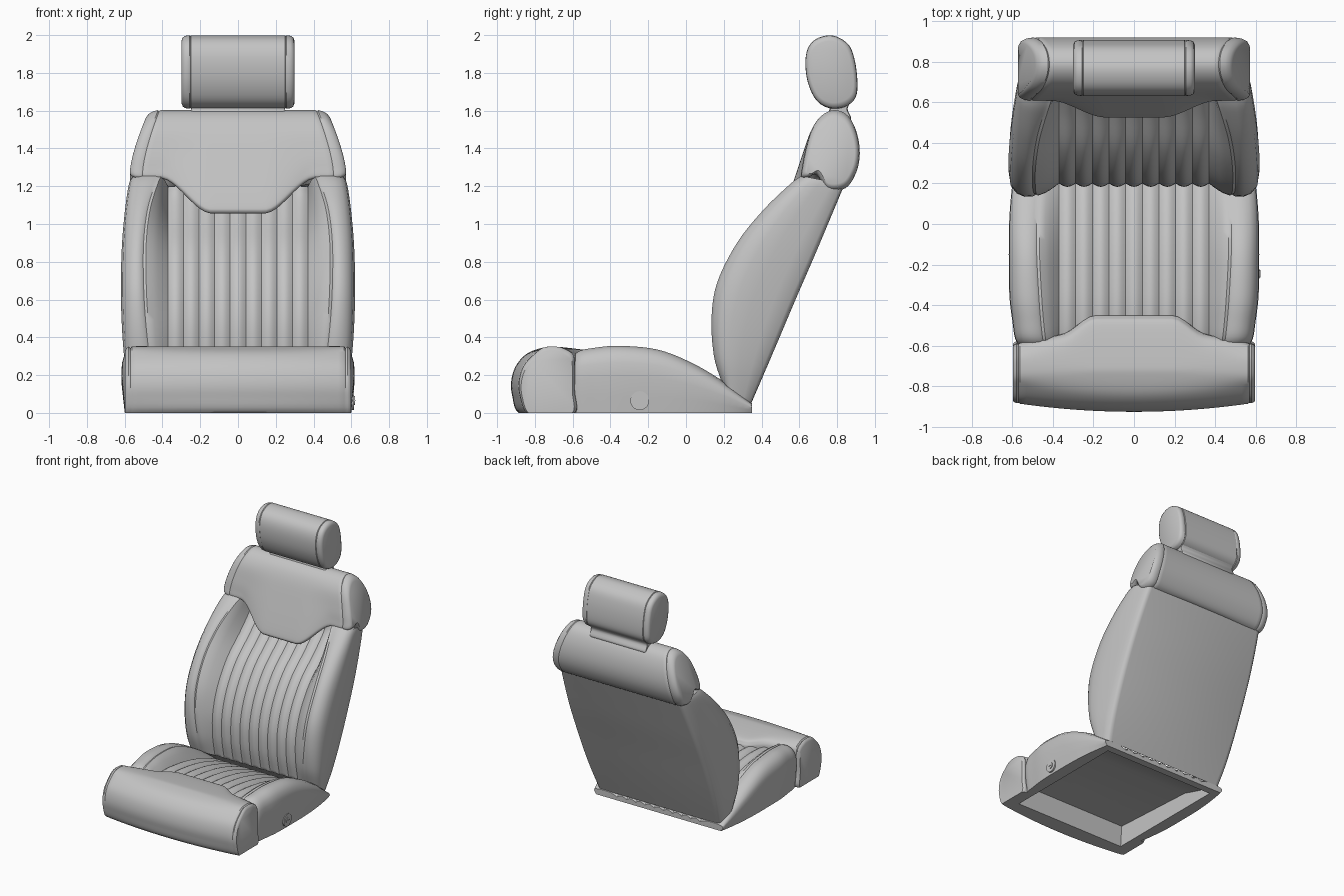
import bpy, bmesh
from math import radians, sin, pi
from mathutils import Vector

cube = bpy.data.objects.get("Cube")
if cube:
    bpy.data.objects.remove(cube, do_unlink=True)

leather = bpy.data.materials.new("grey leather")
leather.use_nodes = True
GREY = (0.55, 0.55, 0.55, 1)
leather.diffuse_color = GREY
leather.node_tree.nodes["Principled BSDF"].inputs["Base Color"].default_value = GREY


def clamp(v):
    return max(0.0, min(1.0, v))


def smooth(v):
    v = clamp(v)
    return v * v * (3 - 2 * v)


def spline(points, steps, closed=False):
    """Catmull-Rom curve through points of any dimension."""
    n = len(points)
    pick = (lambda i: points[i % n]) if closed else (lambda i: points[max(0, min(n - 1, i))])
    out = []
    for i in range(n if closed else n - 1):
        quad = [pick(i + k) for k in (-1, 0, 1, 2)]
        for j in range(steps):
            t = j / steps
            out.append(tuple(
                0.5 * (2 * b + (c - a) * t + (2 * a - 5 * b + 4 * c - d) * t * t
                       + (3 * b - a - 3 * c + d) * t ** 3)
                for a, b, c, d in zip(*quad)))
    if not closed:
        out.append(tuple(points[-1]))
    return out


def loft(name, rings):
    """Closed solid through a row of equal rings."""
    bm = bmesh.new()
    rows = [[bm.verts.new(p) for p in ring] for ring in rings]
    for a, b in zip(rows, rows[1:]):
        for i in range(len(a)):
            j = (i + 1) % len(a)
            bm.faces.new((a[i], a[j], b[j], b[i]))
    bm.faces.new(rows[0])
    bm.faces.new(rows[-1])
    bmesh.ops.recalc_face_normals(bm, faces=bm.faces)
    mesh = bpy.data.meshes.new(name)
    bm.to_mesh(mesh)
    bm.free()
    mesh.materials.append(leather)
    obj = bpy.data.objects.new(name, mesh)
    bpy.context.collection.objects.link(obj)
    return obj


def finish(obj, angle=42):
    bpy.ops.object.select_all(action="DESELECT")
    obj.select_set(True)
    bpy.context.view_layer.objects.active = obj
    bpy.ops.object.shade_smooth_by_angle(angle=radians(angle))


PLEATS, PANEL, PUFF = 9, 0.37, 0.018


def padded_shell(name, stations, side):
    """Side bolsters around a pleated panel; station = base, crest, centre (y, z), width, seam."""
    rings = []
    for by, bz, fy, fz, cy, cz, w, seam in spline(stations, 5):
        base, crest, mid = Vector((0, by, bz)), Vector((0, fy, fz)), Vector((0, cy, cz))
        out = (crest - base).normalized()

        def at(x, h):
            return base.lerp(crest, h) + Vector((x, 0, 0))

        half = [at(w * x, h) for x, h in side]
        half += [at(seam + 0.014, 0.995), at(seam, 0.965), at(seam - 0.014, 0.98)]
        top, foot = half[-1], mid - out * PUFF + Vector((PANEL, 0, 0))
        for t in (0.3, 0.55, 0.8, 0.93):
            p = top.lerp(foot, t ** 1.4)
            p.x = top.x + (foot.x - top.x) * t
            half.append(p)
        panel = []
        for i in range(PLEATS * 8 + 1):
            u = i / 8
            puff = abs(sin(pi * u)) - 1
            panel.append(mid + out * PUFF * puff + Vector((PANEL * (1 - 2 * u / PLEATS), 0, 0)))
        mirrored = [Vector((-p.x, p.y, p.z)) for p in reversed(half)]
        rings.append(half + panel + mirrored)
    return loft(name, rings)


def cross_loft(name, stations, outline, width, pivot):
    """Loft along x; station = (fraction of half width, scale about the pivot)."""
    rings = []
    for s, scale in stations:
        ring = []
        for y, z in spline(outline(s), 5, closed=True):
            y, z = (pivot[0] + (y - pivot[0]) * scale, pivot[1] + (z - pivot[1]) * scale)
            ring.append((s * width(z), y, max(z, 0)))
        rings.append(ring)
    return loft(name, rings)


def capped(body, seam, ends):
    """Even stations for the body, a seam groove, then a rounded cap on both sides."""
    right = [(seam, 1), (seam + 0.012, 0.975), (seam + 0.028, 1)] + ends
    left = [(-s, k) for s, k in reversed(right)]
    return left + [(seam * (2 * i / body - 1), 1) for i in range(1, body)] + right


# Seat cushion: crest and panel heights along its length
cushion_rows = [
    (-.62, .27, .24, .55, .44), (-.57, .325, .27, .585, .45), (-.48, .345, .285, .60, .46),
    (-.35, .355, .285, .615, .47), (-.15, .335, .255, .618, .48), (.03, .265, .205, .615, .48),
    (.2, .165, .135, .60, .47), (.35, .05, .045, .575, .45)]
cushion = padded_shell(
    "seat_cushion", [(y, 0, y, f, y, c, w, s) for y, f, c, w, s in cushion_rows],
    [(.97, 0), (.985, .25), (1, .55), (.995, .75), (.975, .87), (.93, .96), (.87, 1)])


# Front roll with a tongue over the pleats
def roll_outline(s):
    a = abs(s) * 0.6
    bow, t = 0.045 * s * s, smooth((0.37 - a) / 0.18)
    back = -0.545 - 0.2 * max(0, a - 0.36) + 0.095 * t
    return [(-.885 + bow, 0), (-.92 + bow, .09), (-.925 + bow, .17), (-.9 + bow, .25),
            (-.84 + bow, .315), (-.75, .347), (-.68, .35), (back - .05, .337 - .01 * t),
            (back - .01, .31 - .01 * t), (back, .26), (back, .12), (back, 0), (-.75, 0)]


roll = cross_loft("front_roll", capped(36, .94, [(.985, .98), (1, .94)]),
                  roll_outline, lambda z: 0.598, (-.74, 0))

# Hollow underside, cut through cushion and roll
cavity = [(-.76, -.1), (-.74, .17), (0, .13), (.2, .07), (.29, .02), (.29, -.1)]
cutter = loft("underside_cutter", [[(x, y, z) for y, z in cavity] for x in (-.5, .5)])
cutter.hide_render = True
for part in (cushion, roll):
    bpy.context.view_layer.objects.active = part
    cut = part.modifiers.new("hollow", "BOOLEAN")
    cut.operation, cut.object = "DIFFERENCE", cutter
    bpy.ops.object.modifier_apply(modifier=cut.name)
bpy.data.objects.remove(cutter, do_unlink=True)

# Backrest
backrest = padded_shell("backrest", [
    (.345, .05, .19, .16, .22, .15, .575, .46), (.41, .2, .148, .3, .188, .31, .60, .47),
    (.487, .38, .135, .5, .19, .5, .615, .49), (.58, .6, .165, .69, .25, .69, .62, .50),
    (.68, .83, .27, .9, .37, .87, .615, .50), (.76, 1.02, .41, 1.075, .54, 1.02, .60, .48),
    (.825, 1.175, .55, 1.21, .66, 1.14, .58, .44), (.84, 1.21, .61, 1.255, .69, 1.2, .565, .42)],
    [(.88, 0), (.915, .012), (.94, .06), (.965, .25), (.99, .5), (1, .7),
     (.985, .86), (.94, .955), (.88, 1)])


# Shoulder collar with a tongue dipping over the pleats
def collar_outline(s):
    t = smooth((0.41 - abs(s) * 0.57) / 0.27)
    low, front = 1.25 - 0.185 * t, 0.61 - 0.08 * t
    return [(front, low), (front + .005, low + .05), (.63 - .02 * t, 1.38 - .03 * t),
            (.665, 1.5), (.72, 1.575), (.79, 1.603), (.86, 1.57), (.905, 1.48), (.92, 1.37),
            (.9, 1.27), (.845, 1.19), (.75, 1.18), (front + .08, low + .01), (front + .03, low - .008)]


collar = cross_loft("shoulder_collar", capped(40, .87, [(.95, .97), (.985, .91), (1, .82)]),
                    collar_outline, lambda z: .572 - .1 * clamp((z - 1.28) / .32) ** 1.4, (.77, 1.38))

# Headrest and its mount
head_profile = [(.632, 1.86), (.645, 1.75), (.69, 1.655), (.76, 1.613), (.84, 1.62), (.895, 1.665),
                (.908, 1.74), (.895, 1.86), (.86, 1.95), (.78, 1.997), (.7, 1.985), (.65, 1.94)]
headrest = cross_loft("headrest", capped(4, .83, [(.93, .985), (.975, .94), (1, .84)]),
                      lambda s: head_profile, lambda z: 0.3, (.77, 1.81))
mount_profile = [(.75, 1.55), (.76, 1.61), (.75, 1.66), (.87, 1.66), (.855, 1.61), (.87, 1.55)]
mount = cross_loft("headrest_mount", [(-1, .9), (-.96, 1), (.96, 1), (1, .9)],
                   lambda s: mount_profile, lambda z: 0.25, (.81, 1.6))

for part in (cushion, roll, backrest, collar, headrest, mount):
    finish(part)


# Hinge bolt on one side of the cushion
def disc(name, radius, x, depth):
    bpy.ops.mesh.primitive_cylinder_add(vertices=32, radius=radius, depth=depth,
                                        location=(x, -.245, .065), rotation=(0, pi / 2, 0))
    obj = bpy.context.object
    obj.name = name
    obj.data.materials.append(leather)
    finish(obj)


disc("bolt_washer", .05, .595, .04)
disc("bolt_head", .024, .6, .04)
bpy.ops.mesh.primitive_cube_add(size=1, location=(.62, -.245, .065))
slot = bpy.context.object
slot.name = "bolt_ridge"
slot.scale = (.006, .036, .006)
slot.data.materials.append(leather)
